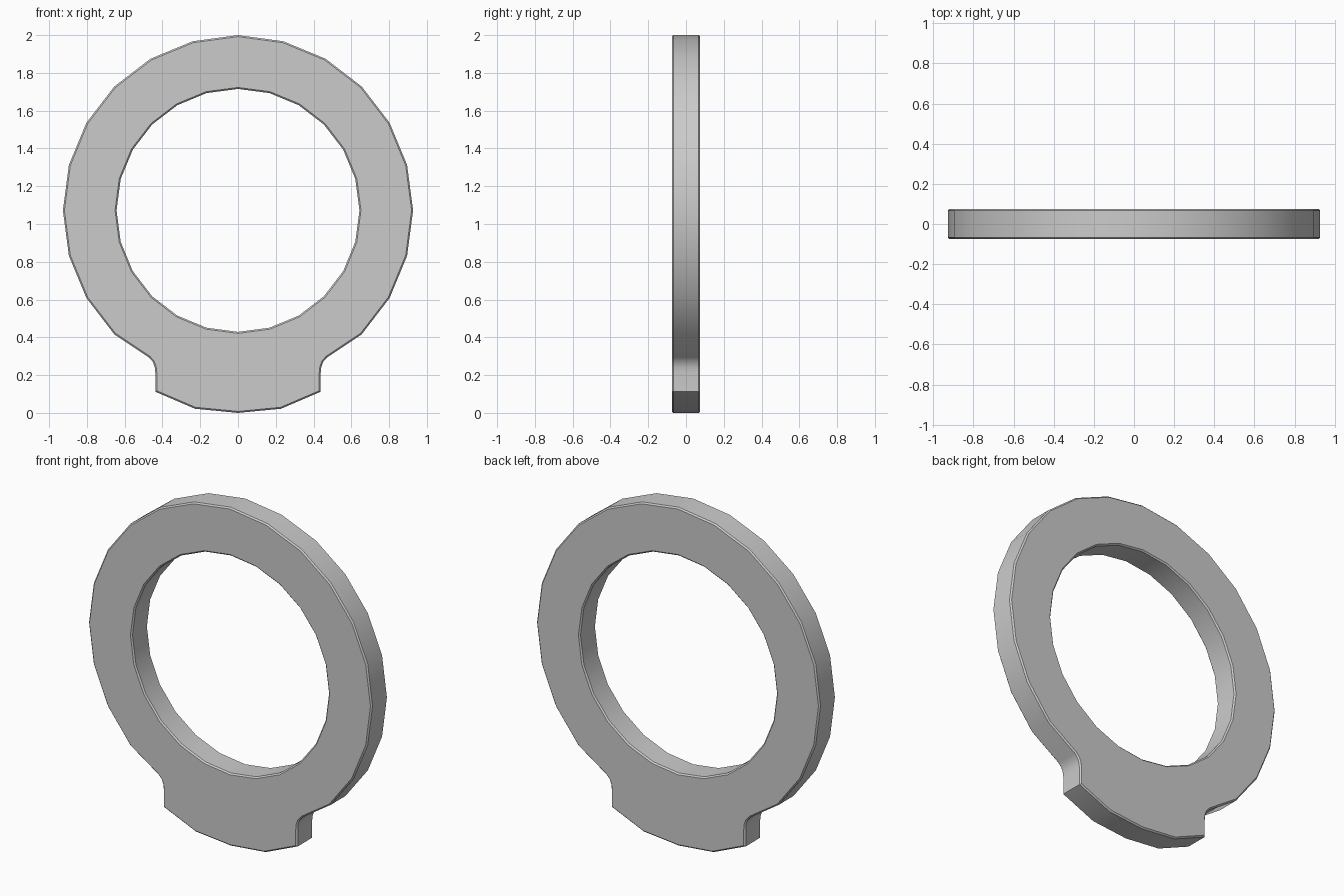
import bpy, bmesh
from math import sin, cos, pi, radians

if "Cube" in bpy.data.objects:
    bpy.data.objects.remove(bpy.data.objects["Cube"])

CZ, HALF, BEVEL = 1.072, 0.075, 0.008


def arc(radius, first, last):
    """Points of a 24-sided circle, angle step counted from the top."""
    return [(radius * sin(i * pi / 12), CZ + radius * cos(i * pi / 12))
            for i in range(first, last + 1)]


def add_loop(bm, points):
    verts = [bm.verts.new((x, -HALF, z)) for x, z in points]
    return [bm.edges.new((verts[i - 1], verts[i])) for i in range(len(verts))]


# Half outline: round rim, concave fillet, straight tab side, curved tab foot
right = arc(0.927, 1, 9) + [(0.472, 0.294), (0.451, 0.270), (0.441, 0.243),
                            (0.438, 0.214), (0.438, 0.112), (0.228, 0.022)]
left = [(-x, z) for x, z in reversed(right)]
outline = [(0, CZ + 0.928)] + right + [(0, 0)] + left
hole = arc(0.643, 0, 23)

# Flat plate with a round opening, thickened along y
bm = bmesh.new()
edges = add_loop(bm, outline) + add_loop(bm, hole)
bmesh.ops.triangle_fill(bm, edges=edges, use_beauty=True)
res = bmesh.ops.extrude_face_region(bm, geom=bm.faces[:], use_keep_orig=True)
moved = [g for g in res["geom"] if isinstance(g, bmesh.types.BMVert)]
bmesh.ops.translate(bm, verts=moved, vec=(0, 2 * HALF, 0))
bmesh.ops.recalc_face_normals(bm, faces=bm.faces[:])

# Small chamfer around both faces
bm.normal_update()
rims = [e for e in bm.edges if len(e.link_faces) == 2
        and abs(e.calc_face_angle(0) - pi / 2) < 0.1]
rims = [e for e in rims if abs(e.verts[0].co.y - e.verts[1].co.y) < 1e-4]
bmesh.ops.bevel(bm, geom=rims, offset=BEVEL, segments=1, profile=0.5,
                affect='EDGES')
bmesh.ops.recalc_face_normals(bm, faces=bm.faces[:])

mesh = bpy.data.meshes.new("ring_plate")
bm.to_mesh(mesh)
bm.free()
ring = bpy.data.objects.new("ring_plate", mesh)
bpy.context.collection.objects.link(ring)
bpy.context.view_layer.objects.active = ring
ring.select_set(True)
bpy.ops.object.shade_smooth_by_angle(angle=radians(30))
